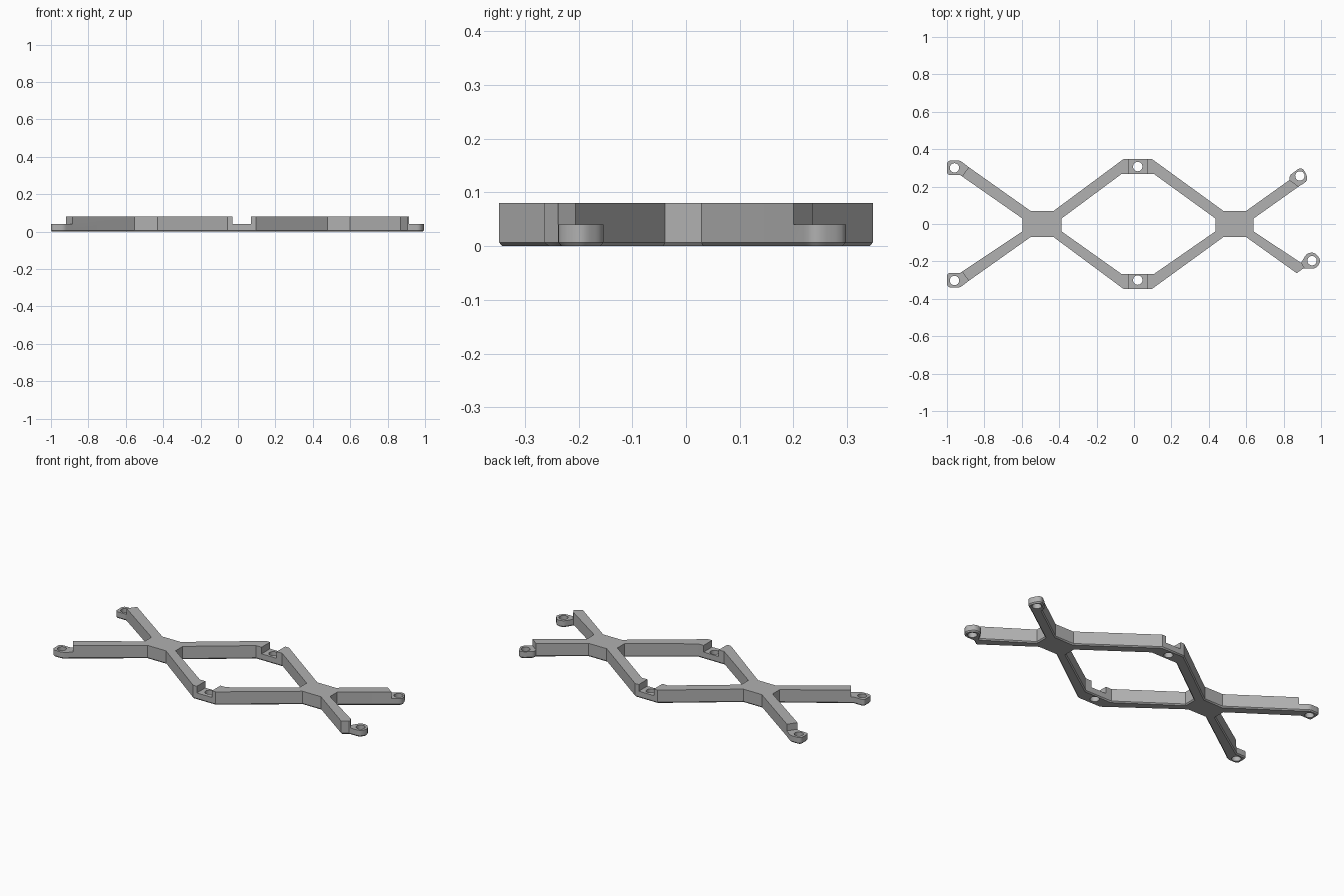
import bpy, bmesh
from mathutils import Vector

cube = bpy.data.objects.get("Cube")
if cube:
    bpy.data.objects.remove(cube, do_unlink=True)

HEIGHT, TAB, CHAMFER = 0.08, 0.04, 0.007
HUB = 0.034
SHIFT = -0.005   # the hubs sit slightly forward

grey = bpy.data.materials.new("plastic grey")
grey.use_nodes = True
colour = (0.44, 0.44, 0.44, 1)
grey.diffuse_color = colour
grey.node_tree.nodes["Principled BSDF"].inputs["Base Color"].default_value = colour


def flip(points):
    """Mirror a run of points front to back, keeping the winding."""
    return [(p[0], -p[1], *p[2:]) for p in reversed(points)]


def rounded(points, steps=5):
    """Points with a third value get a rounded corner of that reach."""
    out = []
    for i, p in enumerate(points):
        v = Vector(p[:2])
        if len(p) == 2:
            out.append(v)
            continue
        a = v + (Vector(points[i - 1][:2]) - v).normalized() * p[2]
        b = v + (Vector(points[(i + 1) % len(points)][:2]) - v).normalized() * p[2]
        for s in range(steps + 1):
            t = s / steps
            out.append(a * (1 - t) ** 2 + v * 2 * t * (1 - t) + b * t * t)
    return out


def prism(name, loops, z0, z1, chamfer=0):
    """Extrude filled outlines, optionally chamfering the underside."""
    bm = bmesh.new()
    edges = []
    for loop in loops:
        vs = [bm.verts.new((p[0], p[1], z1)) for p in rounded(loop)]
        edges += [bm.edges.new((vs[i - 1], vs[i])) for i in range(len(vs))]
    bmesh.ops.triangle_fill(bm, edges=edges, use_beauty=True, use_dissolve=False,
                            normal=(0, 0, 1))
    top = bm.faces[:]
    low = bmesh.ops.extrude_face_region(bm, geom=top, use_keep_orig=True)["geom"]
    bottom = [f for f in low if isinstance(f, bmesh.types.BMFace)]
    for v in {v for f in bottom for v in f.verts}:
        v.co.z = z0 + chamfer
    bmesh.ops.recalc_face_normals(bm, faces=bm.faces[:])
    if chamfer:
        bmesh.ops.inset_region(bm, faces=bottom, thickness=chamfer * 0.85,
                               use_even_offset=True, use_boundary=True)
        for v in {v for f in bottom for v in f.verts}:
            v.co.z = z0
    mesh = bpy.data.meshes.new(name)
    bm.to_mesh(mesh)
    bm.free()
    obj = bpy.data.objects.new(name, mesh)
    bpy.context.collection.objects.link(obj)
    mesh.materials.append(grey)
    return obj


# Outline runs, counter-clockwise
left_tab = [(-0.885, 0.305), (-0.93, 0.34, 0.015), (-1, 0.34, 0.025),
            (-1, 0.262, 0.018), (-0.93, 0.262)]
crown = [(0.478, 0.07), (0.095, 0.348), (-0.055, 0.348), (-0.43, 0.07),
         (-0.553, 0.07)]
back_right_tab = [(0.88, 0.2), (0.935, 0.235, 0.03), (0.898, 0.31, 0.035),
                  (0.83, 0.258, 0.015), (0.832, 0.236)]
front_right_tab = [(0.87, -0.263), (0.905, -0.238), (0.975, -0.238, 0.02),
                   (1.0, -0.195, 0.02), (0.968, -0.152, 0.02),
                   (0.925, -0.155, 0.02), (0.893, -0.208)]
hub_left = [(-0.596, HUB + SHIFT), (-0.596, -HUB + SHIFT)]
hub_right = [(0.639, -HUB + SHIFT), (0.639, HUB + SHIFT)]
outline = ([hub_right[1]] + back_right_tab + [(0.6, 0.07)] + crown + left_tab
           + hub_left + flip(left_tab) + flip(crown)
           + [(0.6, -0.07)] + front_right_tab + [hub_right[0]])

# Diamond window between the hubs
arch = [(0.436, HUB + SHIFT), (0.107, 0.267), (-0.067, 0.267), (-0.388, HUB + SHIFT)]
window = arch + [(x, 2 * SHIFT - y if y < 0.1 else -y) for x, y in reversed(arch)]

frame = prism("cross_brace_frame", [outline, window], 0, HEIGHT, CHAMFER)

# Steps that lower the screw tabs
left_step = [(-0.875, 0.317), (-0.86, 0.4), (-1.1, 0.4), (-1.1, 0.22),
             (-0.944, 0.22)]
notch = [(-0.03, 0.2), (0.07, 0.2), (0.07, 0.4), (-0.03, 0.4)]
back_step = [(0.896, 0.189), (1.1, 0.189), (1.1, 0.4), (0.78, 0.4), (0.78, 0.273)]
front_step = [(0.927, -0.26), (1.1, -0.26), (1.1, -0.1), (0.83, -0.1)]
cutters = [prism("step_cutter", [s], TAB, HEIGHT + 0.1) for s in
           (left_step, flip(left_step), notch, flip(notch), back_step, front_step)]

# Screw holes
for x, y in [(-0.96, 0.3), (-0.96, -0.302), (0.02, 0.307), (0.02, -0.3),
             (0.887, 0.257), (0.952, -0.196)]:
    bpy.ops.mesh.primitive_cylinder_add(vertices=32, radius=0.025, depth=0.4,
                                        location=(x, y, 0))
    hole = bpy.context.object
    hole.name = "hole_cutter"
    hole.data.materials.append(grey)
    cutters.append(hole)

bpy.context.view_layer.objects.active = frame
for cutter in cutters:
    mod = frame.modifiers.new("cut", "BOOLEAN")
    mod.operation, mod.solver, mod.object = "DIFFERENCE", "EXACT", cutter
    bpy.ops.object.modifier_apply(modifier=mod.name)
    bpy.data.objects.remove(cutter, do_unlink=True)

bpy.ops.object.select_all(action="DESELECT")
frame.select_set(True)
bpy.ops.object.shade_smooth_by_angle(angle=0.5)
